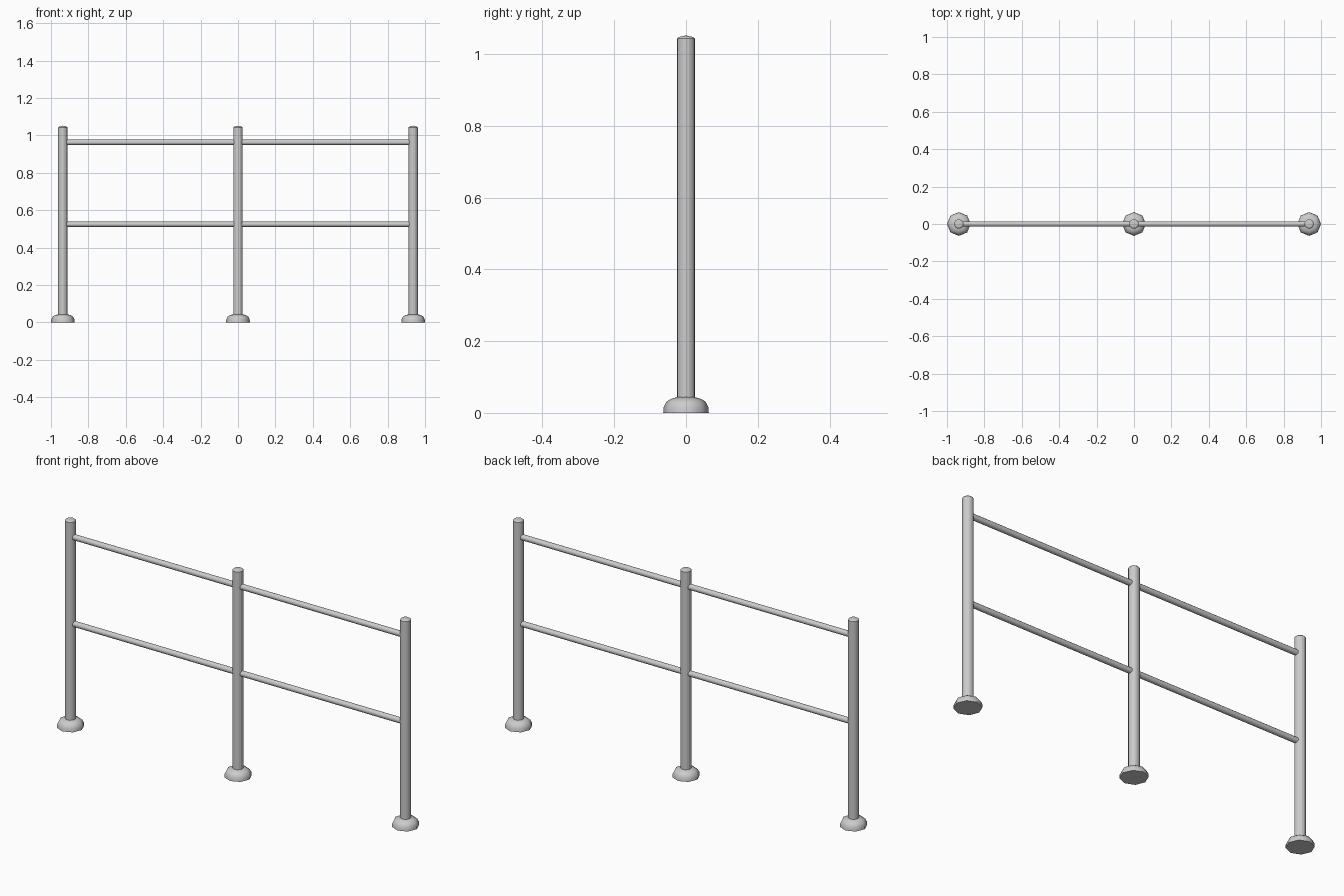
import bpy, bmesh
from math import pi, cos, sin, radians
from mathutils import Matrix

if "Cube" in bpy.data.objects:
    bpy.data.objects.remove(bpy.data.objects["Cube"])


def lathe(name, profile, sides, matrix, angle):
    """Closed solid of revolution from (radius, height) pairs around z."""
    bm = bmesh.new()
    rings = []
    for r, z in profile:
        n = sides if r > 0 else 1
        rings.append([bm.verts.new((r * cos(2 * pi * i / sides),
                                    r * sin(2 * pi * i / sides), z)) for i in range(n)])
    for a, b in zip(rings, rings[1:]):
        for i in range(sides):
            j = (i + 1) % sides
            if len(b) == 1:
                bm.faces.new((a[i], a[j], b[0]))
            else:
                bm.faces.new((a[i], a[j], b[j], b[i]))
    bm.faces.new(rings[0][::-1])
    if len(rings[-1]) > 1:
        bm.faces.new(rings[-1])
    bm.transform(matrix)
    bmesh.ops.recalc_face_normals(bm, faces=bm.faces)
    mesh = bpy.data.meshes.new(name)
    bm.to_mesh(mesh)
    bm.free()
    obj = bpy.data.objects.new(name, mesh)
    bpy.context.collection.objects.link(obj)
    bpy.ops.object.select_all(action='DESELECT')
    obj.select_set(True)
    bpy.context.view_layer.objects.active = obj
    bpy.ops.object.shade_smooth_by_angle(angle=radians(angle))
    return obj


POST_X = 0.9365
post_profile = [(0.025, 0.02), (0.025, 1.043), (0.019, 1.048), (0, 1.052)]
base_profile = [(0.0635, 0), (0.0625, 0.016), (0.055, 0.031), (0.042, 0.039), (0.025, 0.044)]

# Upright posts with domed tops, each in an octagonal rounded foot
for side, x in (("left", -POST_X), ("middle", 0), ("right", POST_X)):
    place = Matrix.Translation((x, 0, 0))
    lathe(side + "_post", post_profile, 16, place, 20)
    lathe(side + "_base", base_profile, 8, place, 50)

# Horizontal rails, one per bay and height, ending inside the posts
length = POST_X - 0.03
for level, z in (("lower", 0.525), ("upper", 0.963)):
    for side, x in (("left", -POST_X + 0.015), ("right", 0.015)):
        place = Matrix.Translation((x, 0, z)) @ Matrix.Rotation(pi / 2, 4, 'Y')
        lathe(f"{level}_{side}_rail", [(0.0142, 0), (0.0142, length)], 12, place, 40)
